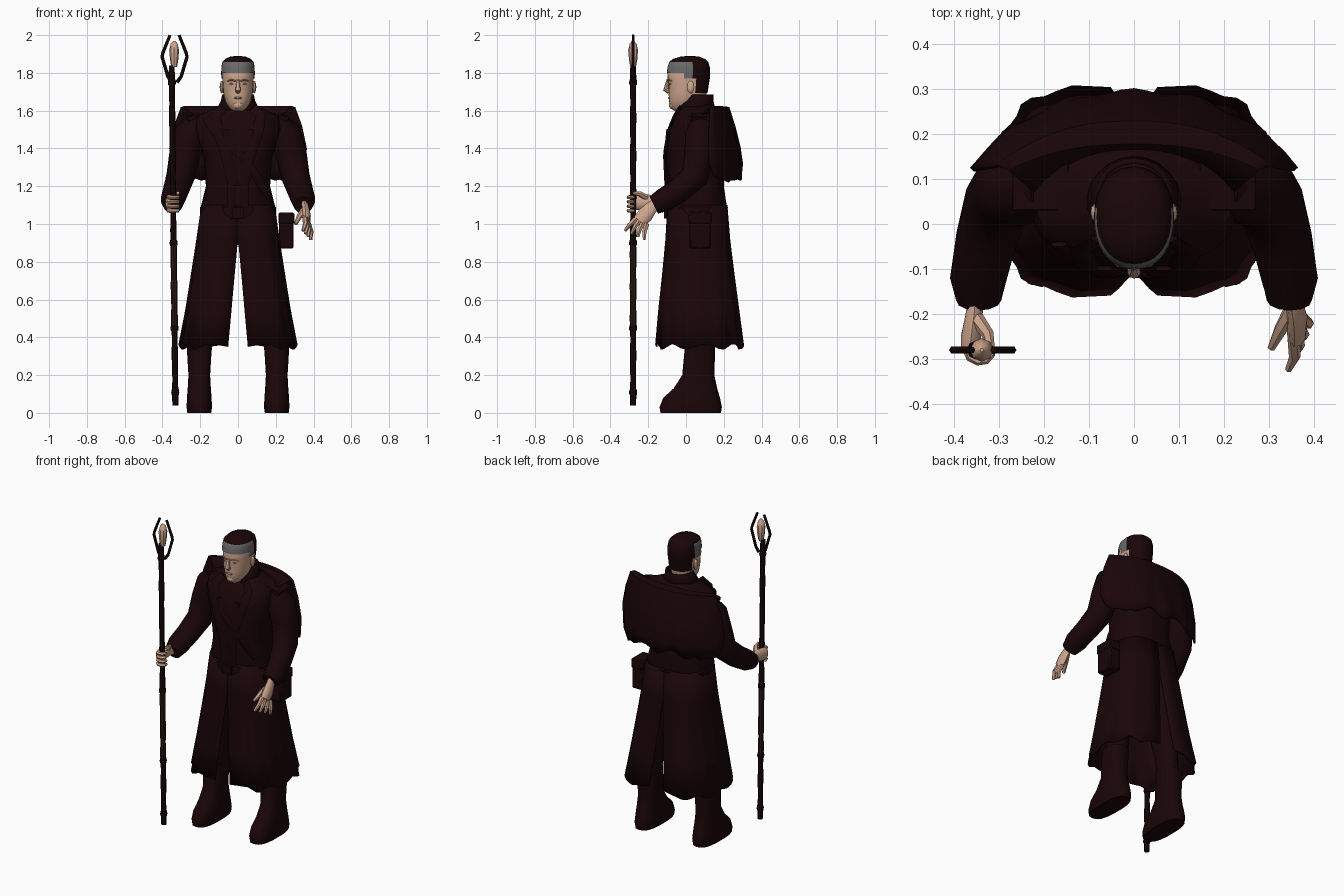
import bpy, bmesh, math
from mathutils import Vector

if "Cube" in bpy.data.objects:
    bpy.data.objects.remove(bpy.data.objects["Cube"])


def material(name, r, g, b):
    m = bpy.data.materials.new(name)
    m.use_nodes = True
    m.diffuse_color = (r, g, b, 1)
    bsdf = m.node_tree.nodes["Principled BSDF"]
    bsdf.inputs["Base Color"].default_value = (r, g, b, 1)
    bsdf.inputs["Roughness"].default_value = 0.8
    return m


cloth = material("dark maroon cloth", 0.010, 0.0016, 0.0024)
wood = material("dark staff wood", 0.009, 0.0025, 0.003)
grip_brown = material("brown staff wrap", 0.022, 0.009, 0.007)
skin = material("skin", 0.62, 0.38, 0.27)
lip = material("lip", 0.42, 0.23, 0.17)
grey = material("grey hair", 0.14, 0.14, 0.14)
made = []


def surface(name, rows, mats, closed=True, cap=True, thick=0, rule=None, keep=None):
    """Join rows of points into a skin."""
    bm = bmesh.new()
    vs = [[bm.verts.new(p) for p in row] for row in rows]
    n = len(rows[0])
    for a, b in zip(vs, vs[1:]):
        for i in range(n if closed else n - 1):
            j = (i + 1) % n
            bm.faces.new((a[i], a[j], b[j], b[i]))
    if closed and cap:
        bm.faces.new(vs[0])
        bm.faces.new(vs[-1])
    if keep:
        drop = [f for f in bm.faces if not keep(f.calc_center_median())]
        bmesh.ops.delete(bm, geom=drop, context="FACES")
    bmesh.ops.recalc_face_normals(bm, faces=bm.faces)
    for f in bm.faces:
        if rule:
            f.material_index = rule(f.calc_center_median())
    me = bpy.data.meshes.new(name)
    bm.to_mesh(me)
    bm.free()
    for m in mats:
        me.materials.append(m)
    ob = bpy.data.objects.new(name, me)
    bpy.context.collection.objects.link(ob)
    if thick:
        mod = ob.modifiers.new("thickness", "SOLIDIFY")
        mod.thickness = thick
        mod.offset = 0
    made.append(ob)


def power(v, e):
    return math.copysign(abs(v) ** e, v)


def ring_point(row, th, e=1.0, cx=0, grow=0):
    """Row is z, half width, front y, back y; angle 0 faces the front."""
    z, rx, yf, yb = row
    return (cx + (rx + grow) * power(math.sin(th), e),
            (yf + yb) / 2 - ((yb - yf) / 2 + grow) * power(math.cos(th), e), z)


def body(name, table, mats, n=20, e=1.0, centres=None, **kw):
    rows = [[ring_point(r, math.tau * i / n, e, centres[k] if centres else 0)
             for i in range(n)] for k, r in enumerate(table)]
    surface(name, rows, mats, **kw)


def tube(name, pts, radii, mat, n=8, flat=1.0, hint=(0, 1, 0.01)):
    pts = [Vector(p) for p in pts]
    rows = []
    for k, p in enumerate(pts):
        t = (pts[min(k + 1, len(pts) - 1)] - pts[max(k - 1, 0)]).normalized()
        u = t.cross(Vector(hint)).normalized()
        v = u.cross(t)
        rows.append([p + radii[k] * (u * math.cos(a) + v * flat * math.sin(a))
                     for a in (math.tau * i / n for i in range(n))])
    surface(name, rows, [mat])


def blob(name, loc, size, mat, n=10):
    rows = [[(loc[0] + size[0] * math.sin(p) * math.cos(a), loc[1] + size[1] * math.sin(p) * math.sin(a),
              loc[2] + size[2] * math.cos(p)) for a in (math.tau * i / n for i in range(n))]
            for p in (math.pi * (k + 0.15) / 6.3 for k in range(7))]
    surface(name, rows, [mat])


def box(name, loc, size, mat, tilt=0):
    bm = bmesh.new()
    bmesh.ops.create_cube(bm, size=1)
    bmesh.ops.scale(bm, vec=size, verts=bm.verts)
    bmesh.ops.bevel(bm, geom=bm.edges[:], offset=min(size) * 0.1, segments=1, affect="EDGES")
    me = bpy.data.meshes.new(name)
    bm.to_mesh(me)
    bm.free()
    me.materials.append(mat)
    ob = bpy.data.objects.new(name, me)
    ob.location = loc
    ob.rotation_euler.y = tilt
    bpy.context.collection.objects.link(ob)
    made.append(ob)


# Coat body
TORSO = [(0.98, 0.185, -0.09, 0.20), (1.10, 0.195, -0.095, 0.215), (1.20, 0.17, -0.10, 0.20),
         (1.35, 0.18, -0.11, 0.20), (1.50, 0.23, -0.095, 0.20), (1.57, 0.22, -0.065, 0.19),
         (1.62, 0.11, -0.03, 0.16), (1.65, 0.06, -0.01, 0.12)]
body("coat_body", TORSO, [cloth], 24, 0.8)


def on_torso(th, z, grow):
    for a, b in zip(TORSO, TORSO[1:]):
        if a[0] <= z <= b[0]:
            f = (z - a[0]) / (b[0] - a[0])
            return ring_point([p + (q - p) * f for p, q in zip(a, b)], th, 0.8, 0, grow)


def strap(name, start, end, width, steps=10):
    pts = [on_torso(start[0] + (end[0] - start[0]) * i / steps,
                    start[1] + (end[1] - start[1]) * i / steps, 0.006) for i in range(steps + 1)]
    tube(name, pts, [width] * len(pts), cloth, 6, 0.3)


strap("chest_strap", (-0.75, 1.56), (0.9, 1.15), 0.022)
for s, side in ((1, "left"), (-1, "right")):
    strap(side + "_lapel", (s * 0.5, 1.61), (s * 0.08, 1.2), 0.03)
    strap(side + "_coat_edge", (s * 0.2, 1.5), (s * 0.1, 1.0), 0.02)
body("belt", [(1.03, 0.2, -0.105, 0.215), (1.09, 0.2, -0.105, 0.222)], [cloth], 24, 0.8)
box("belt_buckle", (0, -0.108, 1.06), (0.06, 0.018, 0.06), cloth)
box("front_flap", (0, -0.085, 0.965), (0.1, 0.02, 0.15), cloth)

# Standing collar, open at the front
collar = [(1.60, 0.11, -0.05, 0.15), (1.65, 0.085, -0.02, 0.14), (1.685, 0.078, 0.0, 0.14)]
surface("collar", [[ring_point(r, 0.45 + (math.tau - 0.9) * i / 18) for i in range(19)]
                   for r in collar], [cloth], closed=False, thick=0.012)

# Split coat skirt with soft pleats: z, outer width, inner gap, front, back
SKIRT = [(1.10, 0.19, 0.0, -0.095, 0.215), (0.92, 0.215, 0.0, -0.105, 0.23),
         (0.75, 0.24, 0.016, -0.12, 0.25), (0.55, 0.27, 0.034, -0.14, 0.275),
         (0.35, 0.305, 0.052, -0.155, 0.30)]
for s, side in ((1, "left"), (-1, "right")):
    rows = []
    for z, w, gap, yf, yb in SKIRT:
        row = []
        for i in range(25):
            th = math.pi * (i / 24 - 0.5)
            wave = 1 + 0.035 * math.sin(i * 1.7) * (1.1 - z)
            x = gap + (w - gap) * max(math.cos(th), 0) ** 0.55 * wave
            y = (yf + yb) / 2 + (yb - yf) / 2 * power(math.sin(th), 0.85) * wave
            row.append((s * x, y, z + (0.015 * math.sin(i * 1.1) if z < 0.4 else 0)))
        rows.append(row)
    surface(side + "_coat_skirt", rows, [cloth], closed=False, thick=0.008)

    # Trousers and boots
    body(side + "_trouser_leg", [(0.30, 0.058, 0.005, 0.145), (0.45, 0.064, 0.0, 0.15),
         (0.70, 0.077, -0.03, 0.16), (1.0, 0.095, -0.06, 0.18)], [cloth], 14,
         centres=[s * c for c in (0.2, 0.185, 0.14, 0.095)])
    body(side + "_boot", [(0, 0.064, -0.135, 0.185), (0.03, 0.068, -0.14, 0.19), (0.08, 0.066, -0.12, 0.18),
         (0.13, 0.062, -0.065, 0.165), (0.20, 0.058, -0.02, 0.15), (0.36, 0.068, -0.005, 0.155)],
         [cloth], 18, 0.75, [s * 0.205] * 6)

    # Sleeves and shoulder plates
    tube(side + "_sleeve", [(s * 0.19, 0.08, 1.55), (s * 0.25, 0.08, 1.48), (s * 0.28, 0.075, 1.38),
         (s * 0.305, 0.045, 1.25), (s * 0.33, -0.04, 1.175), (s * 0.346, -0.12, 1.125),
         (s * 0.345, -0.17, 1.10)],
         [0.055, 0.085, 0.083, 0.075, 0.068, 0.064, 0.05], cloth, 12)
    box(side + "_shoulder_plate", (s * 0.205, 0.095, 1.57), (0.13, 0.13, 0.025), cloth, s * 0.25)

box("hip_pouch", (0.255, 0.075, 0.965), (0.078, 0.115, 0.19), cloth)
box("pouch_flap", (0.256, 0.075, 1.03), (0.084, 0.122, 0.06), cloth)

# Draped cape over the back: z, half width, end y, middle y
CAPE = [(1.57, 0.22, 0.07, 0.14), (1.62, 0.28, 0.12, 0.18), (1.615, 0.30, 0.13, 0.225),
        (1.52, 0.335, 0.125, 0.255), (1.40, 0.36, 0.125, 0.28), (1.32, 0.355, 0.13, 0.29),
        (1.25, 0.335, 0.15, 0.285)]
rows = []
for k, (z, w, ye, ym) in enumerate(CAPE):
    row = []
    for i in range(25):
        t = i / 12 - 1
        fold = 0.006 * math.sin(i * 1.3 + k) * (k > 3)
        hem = 0.02 * math.sin(i * 0.9) - 0.03 * (0.7 < abs(t) < 0.95)
        row.append((w * t, ye + (ym - ye) * (1 - abs(t) ** 2.4) + fold, z + hem * (k > 5)))
    rows.append(row)
surface("back_cape", rows, [cloth], closed=False, thick=0.012)

# Head
HEAD = [(1.598, 0.035, -0.06, 0.09), (1.615, 0.05, -0.083, 0.095), (1.65, 0.068, -0.09, 0.10),
        (1.69, 0.077, -0.092, 0.108), (1.735, 0.081, -0.092, 0.115), (1.765, 0.083, -0.098, 0.118),
        (1.80, 0.084, -0.097, 0.12), (1.835, 0.079, -0.085, 0.112), (1.86, 0.066, -0.065, 0.098),
        (1.875, 0.045, -0.035, 0.075)]
body("head", HEAD, [skin], 24, 0.92)
body("neck", [(1.57, 0.06, -0.03, 0.11), (1.66, 0.055, -0.02, 0.1)], [skin], 16)
# Cropped hair, grey around the forehead under a dark crown
HAIR = [(1.694, 0.083, -0.096, 0.114), (1.739, 0.086, -0.096, 0.121), (1.769, 0.088, -0.102, 0.126),
        (1.80, 0.089, -0.101, 0.128), (1.83, 0.088, -0.098, 0.126), (1.858, 0.083, -0.089, 0.118),
        (1.874, 0.068, -0.068, 0.1), (1.886, 0.042, -0.03, 0.07), (1.889, 0.015, 0.0, 0.04)]
body("cropped_hair", HAIR, [cloth, grey], 36, 0.92,
     keep=lambda c: c.z > (1.80 if c.y < -0.01 else 1.77 if c.y < 0.05 else 1.71),
     rule=lambda c: int(c.z < 1.86 and c.y < 0.035))
tube("nose", [(0, -0.094, 1.765), (0, -0.102, 1.735), (0, -0.107, 1.712), (0, -0.09, 1.70)],
     [0.008, 0.01, 0.015, 0.012], skin, 8)
blob("mouth", (0, -0.088, 1.667), (0.023, 0.008, 0.006), lip)
blob("chin", (0, -0.077, 1.63), (0.026, 0.014, 0.02), skin)
for s, side in ((1, "left"), (-1, "right")):
    blob(side + "_ear", (s * 0.086, 0.025, 1.725), (0.011, 0.02, 0.033), skin)
    blob(side + "_eye", (s * 0.033, -0.084, 1.742), (0.013, 0.006, 0.005), lip)
    tube(side + "_brow", [(s * 0.014, -0.096, 1.758), (s * 0.035, -0.091, 1.763), (s * 0.056, -0.075, 1.757)],
         [0.004, 0.005, 0.003], lip, 6)

# Open left hand
tube("left_palm", [(0.35, -0.15, 1.11), (0.358, -0.185, 1.085), (0.362, -0.215, 1.05), (0.362, -0.245, 1.015)],
     [0.03, 0.034, 0.042, 0.038], skin, 10, 0.55, (1, 0, 0.2))
for i in range(4):
    f = i - 1.5
    base = Vector((0.364 + 0.006 * f, -0.232 + 0.016 * f, 1.018 - 0.012 * f))
    tip = base + Vector((0.008 * f, -0.04 + 0.018 * f, -0.078 - 0.004 * f))
    tube("left_finger_" + str(i + 1), [base, (base + tip) / 2 + Vector((0.008, -0.006, 0)), tip],
         [0.014, 0.013, 0.008], skin, 6)
tube("left_thumb", [(0.35, -0.19, 1.075), (0.325, -0.235, 1.04), (0.305, -0.275, 1.0)],
     [0.018, 0.015, 0.009], skin, 6)

# Right hand gripping the staff
SX, SY = -0.342, -0.28
tube("right_palm", [(-0.35, -0.15, 1.11), (-0.355, -0.2, 1.12), (-0.362, -0.25, 1.115), (-0.366, -0.285, 1.11)],
     [0.032, 0.036, 0.042, 0.036], skin, 10, 0.55, (1, 0, 0))
for i in range(4):
    pts = [(SX + 0.026 * math.cos(a), SY + 0.024 * math.sin(a), 1.07 + 0.024 * i) for a in
           (math.pi * (1 + 0.22 * k) for k in range(6))]
    tube("right_finger_" + str(i + 1), pts, [0.012, 0.012, 0.011, 0.011, 0.01, 0.007], skin, 6, hint=(0, 0, 1))
tube("right_thumb", [(-0.35, -0.21, 1.14), (-0.325, -0.245, 1.16), (-0.318, -0.28, 1.165)],
     [0.017, 0.014, 0.009], skin, 6)


# Staff with wrapped lower part
def staff(name, z0, z1, steps, mat, r):
    zs = [z0 + (z1 - z0) * i / steps for i in range(steps + 1)]
    tube(name, [(-0.331 - 0.011 * z, SY, z) for z in zs],
         [r + 0.0015 * math.sin(i * 2.1) for i in range(steps + 1)], mat, 8)


staff("staff_foot", 0.04, 0.45, 6, wood, 0.016)
staff("staff_wrap", 0.45, 0.9, 8, grip_brown, 0.017)
staff("staff_shaft", 0.9, 1.84, 14, wood, 0.016)
for z in (0.11, 0.45, 0.9, 1.75):
    staff("staff_band_" + str(int(z * 100)), z - 0.015, z + 0.015, 2, wood, 0.02)
tube("staff_stone", [(-0.338, SY, z) for z in (1.83, 1.87, 1.92, 1.955, 1.97)],
     [0.015, 0.022, 0.026, 0.018, 0.004], skin, 8)
for s, side in ((1, "left"), (-1, "right")):
    tube(side + "_staff_prong", [(-0.336 + s * x, SY, z) for x, z in
         ((0.012, 1.75), (0.035, 1.78), (0.066, 1.885), (0.062, 1.905), (0.024, 2.0))],
         [0.01, 0.009, 0.009, 0.009, 0.008], wood, 6)

# Smooth shading with sharp edges kept
bpy.ops.object.select_all(action="DESELECT")
for ob in made:
    ob.select_set(True)
bpy.context.view_layer.objects.active = made[0]
bpy.ops.object.shade_smooth_by_angle(angle=math.radians(40))
